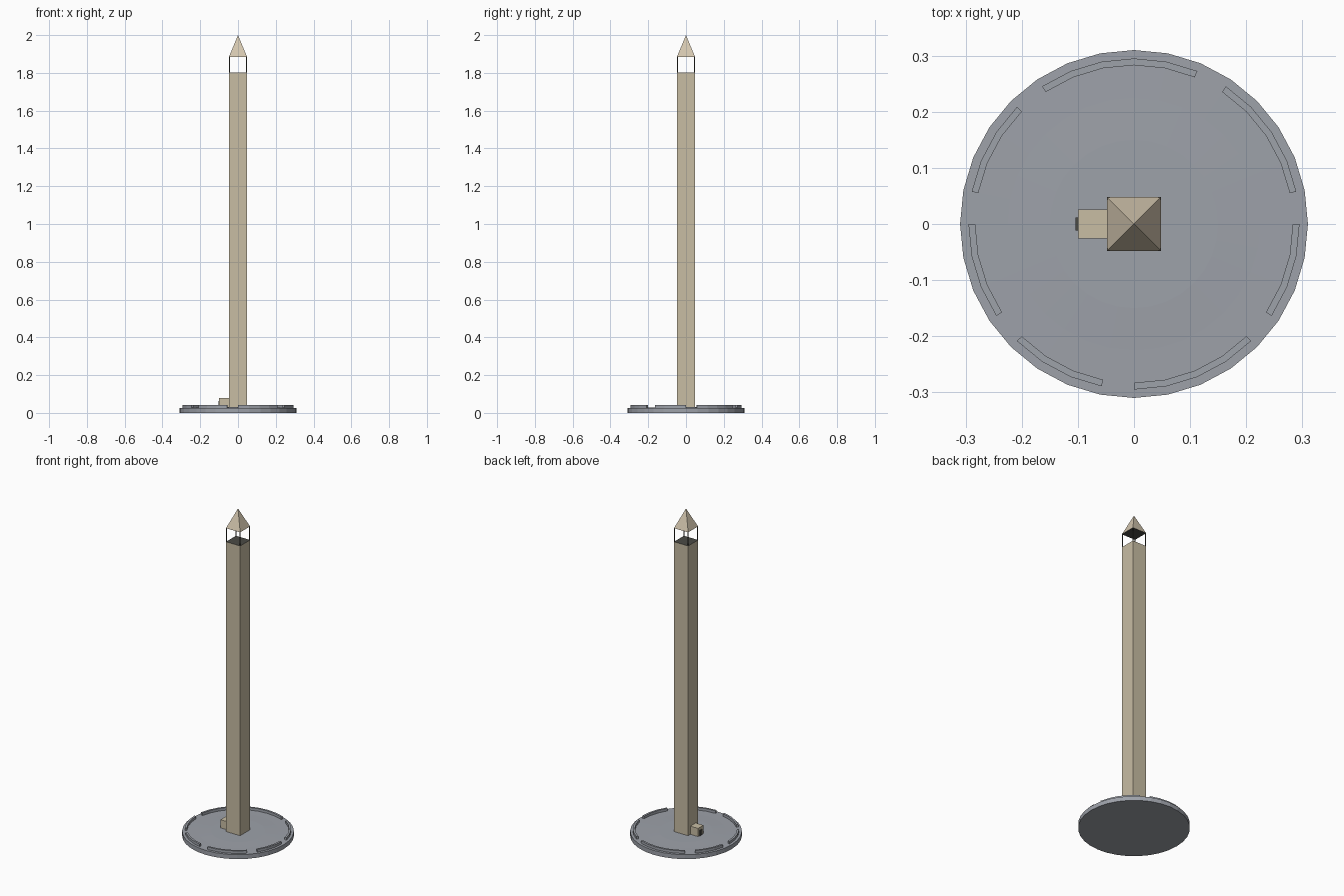
import bpy, bmesh, math

if "Cube" in bpy.data.objects:
    bpy.data.objects.remove(bpy.data.objects["Cube"])


def material(name, rgb):
    m = bpy.data.materials.new(name)
    m.diffuse_color = (*rgb, 1)
    m.use_nodes = True
    m.node_tree.nodes["Principled BSDF"].inputs["Base Color"].default_value = m.diffuse_color
    return m


STONE = material("sandy stone", (0.58, 0.51, 0.37))
CAP = material("pale cap stone", (0.66, 0.57, 0.43))
PAVING = material("grey paving", (0.34, 0.36, 0.40))
DARK = material("dark interior", (0.07, 0.07, 0.06))


def make(name, verts, faces, mats):
    mesh = bpy.data.meshes.new(name)
    mesh.from_pydata(verts, [], faces)
    bm = bmesh.new()
    bm.from_mesh(mesh)
    bmesh.ops.recalc_face_normals(bm, faces=bm.faces)
    bm.to_mesh(mesh)
    bm.free()
    for m in mats:
        mesh.materials.append(m)
    ob = bpy.data.objects.new(name, mesh)
    bpy.context.collection.objects.link(ob)
    return ob


def box(name, lo, hi, *mats):
    v = [(x, y, z) for z in (lo[2], hi[2]) for x, y in
         ((lo[0], lo[1]), (hi[0], lo[1]), (hi[0], hi[1]), (lo[0], hi[1]))]
    f = [(0, 3, 2, 1), (4, 5, 6, 7)] + [(i, (i + 1) % 4, (i + 1) % 4 + 4, i + 4) for i in range(4)]
    return make(name, v, f, mats)


def polar(r, step, z):
    a = step * math.tau / 32
    return (r * math.cos(a), r * math.sin(a), z)


# Round plaza: 32-sided disc rising very slightly to the middle
rings = [(0.31, 0.0), (0.31, 0.027), (0.225, 0.028), (0.15, 0.03)]
verts = [polar(r, i, z) for r, z in rings for i in range(32)]
faces = [(k * 32 + i, k * 32 + (i + 1) % 32, (k + 1) * 32 + (i + 1) % 32, (k + 1) * 32 + i)
         for k in range(3) for i in range(32)]
faces += [tuple(reversed(range(32))), tuple(range(96, 128))]
make("plaza", verts, faces, [PAVING])

# Low curved walls round the rim, as start and end steps of the 32 sides
for n, (a, b) in enumerate([(6, 11), (1, 5), (-3, 0), (-8, -4), (-12, -9), (-16, -13), (12, 15)]):
    verts, faces = [], []
    for s in range(a, b + 1):
        verts += [polar(0.283, s, 0.022), polar(0.295, s, 0.022),
                  polar(0.295, s, 0.043), polar(0.283, s, 0.043)]
    for k in range(b - a):
        faces += [(4 * k + j, 4 * k + (j + 1) % 4, 4 * k + 4 + (j + 1) % 4, 4 * k + 4 + j)
                  for j in range(4)]
    e = 4 * (b - a)
    faces += [(0, 1, 2, 3), (e, e + 1, e + 2, e + 3)]
    make(f"bench_wall_{n + 1}", verts, faces, [PAVING])

# Square shaft with a dark top floor
W = 0.048
shaft = box("shaft", (-W, -W, 0.025), (W, W, 1.802), STONE, DARK)
for p in shaft.data.polygons:
    p.material_index = int(p.normal.z > 0.5)

# Thin corner posts of the open lookout
for sx in (-1, 1):
    for sy in (-1, 1):
        x, y, h = sx * (W - 0.0025), sy * (W - 0.0025), 0.0025
        box("lookout_post", (x - h, y - h, 1.80), (x + h, y + h, 1.887), DARK)

# Pyramid cap with dark underside
cap = make("pyramid_cap",
           [(-W, -W, 1.885), (W, -W, 1.885), (W, W, 1.885), (-W, W, 1.885), (0, 0, 2.0)],
           [(3, 2, 1, 0), (0, 1, 4), (1, 2, 4), (2, 3, 4), (3, 0, 4)], [CAP, DARK])
for p in cap.data.polygons:
    p.material_index = int(p.normal.z < -0.5)

# Entrance block with a dark door plate
box("entrance", (-0.10, -0.026, 0.025), (-0.045, 0.026, 0.08), STONE)
box("entrance_door", (-0.104, -0.012, 0.028), (-0.0995, 0.012, 0.063), DARK)
